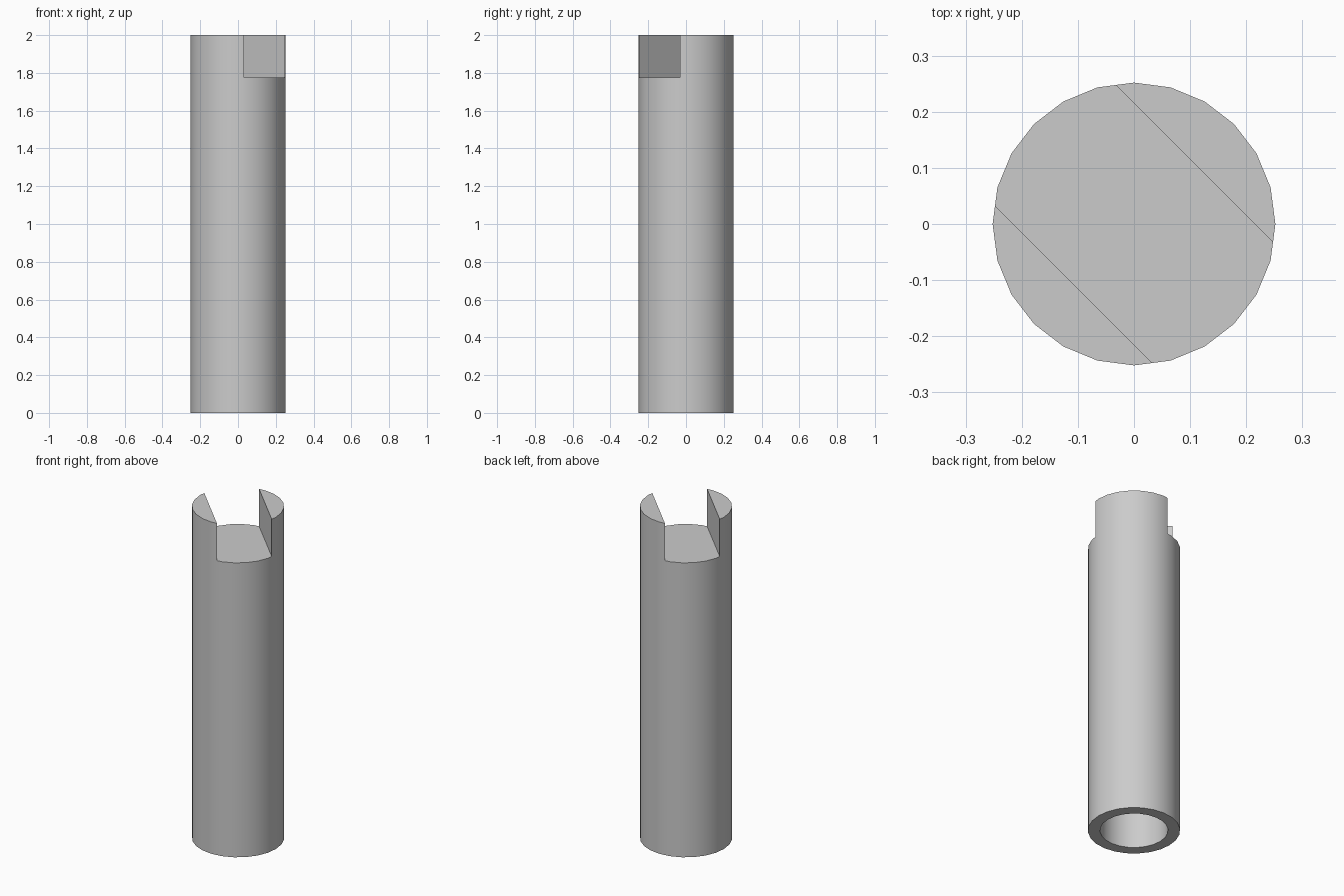
import bpy
import math

default = bpy.data.objects.get("Cube")
if default:
    bpy.data.objects.remove(default, do_unlink=True)

RADIUS, HEIGHT = 0.252, 2.0
BORE_RADIUS, BORE_DEPTH = 0.186, 1.5
SLOT_WIDTH, SLOT_FLOOR = 0.304, 1.775
SIDES = 24

grey = bpy.data.materials.new("light grey")
grey.use_nodes = True
colour = (0.6, 0.6, 0.6, 1.0)
grey.diffuse_color = colour
grey.node_tree.nodes["Principled BSDF"].inputs["Base Color"].default_value = colour


def cylinder(name, radius, bottom, top):
    bpy.ops.mesh.primitive_cylinder_add(vertices=SIDES, radius=radius, depth=top - bottom,
                                        location=(0, 0, (bottom + top) / 2))
    obj = bpy.context.object
    obj.name = name
    obj.data.materials.append(grey)
    return obj


def cut(target, cutter):
    """Subtract the cutter from the target, then discard the cutter."""
    cutter.hide_render = True
    mod = target.modifiers.new("cut", 'BOOLEAN')
    mod.operation = 'DIFFERENCE'
    mod.solver = 'EXACT'
    mod.object = cutter
    bpy.ops.object.select_all(action='DESELECT')
    target.select_set(True)
    bpy.context.view_layer.objects.active = target
    bpy.ops.object.modifier_apply(modifier=mod.name)
    bpy.data.objects.remove(cutter, do_unlink=True)


# Round shaft
shaft = cylinder("slotted_shaft", RADIUS, 0, HEIGHT)

# Blind bore from below
cut(shaft, cylinder("bore_cutter", BORE_RADIUS, -0.1, BORE_DEPTH))

# Diagonal slot across the top, leaving two prongs
bpy.ops.mesh.primitive_cube_add(size=1, location=(0, 0, SLOT_FLOOR + 0.25),
                                rotation=(0, 0, -math.pi / 4))
slot = bpy.context.object
slot.name = "slot_cutter"
slot.scale = (1.0, SLOT_WIDTH, 0.5)
slot.data.materials.append(grey)
cut(shaft, slot)

# Smooth round walls with crisp rims
bpy.ops.object.shade_smooth_by_angle(angle=math.radians(30))
